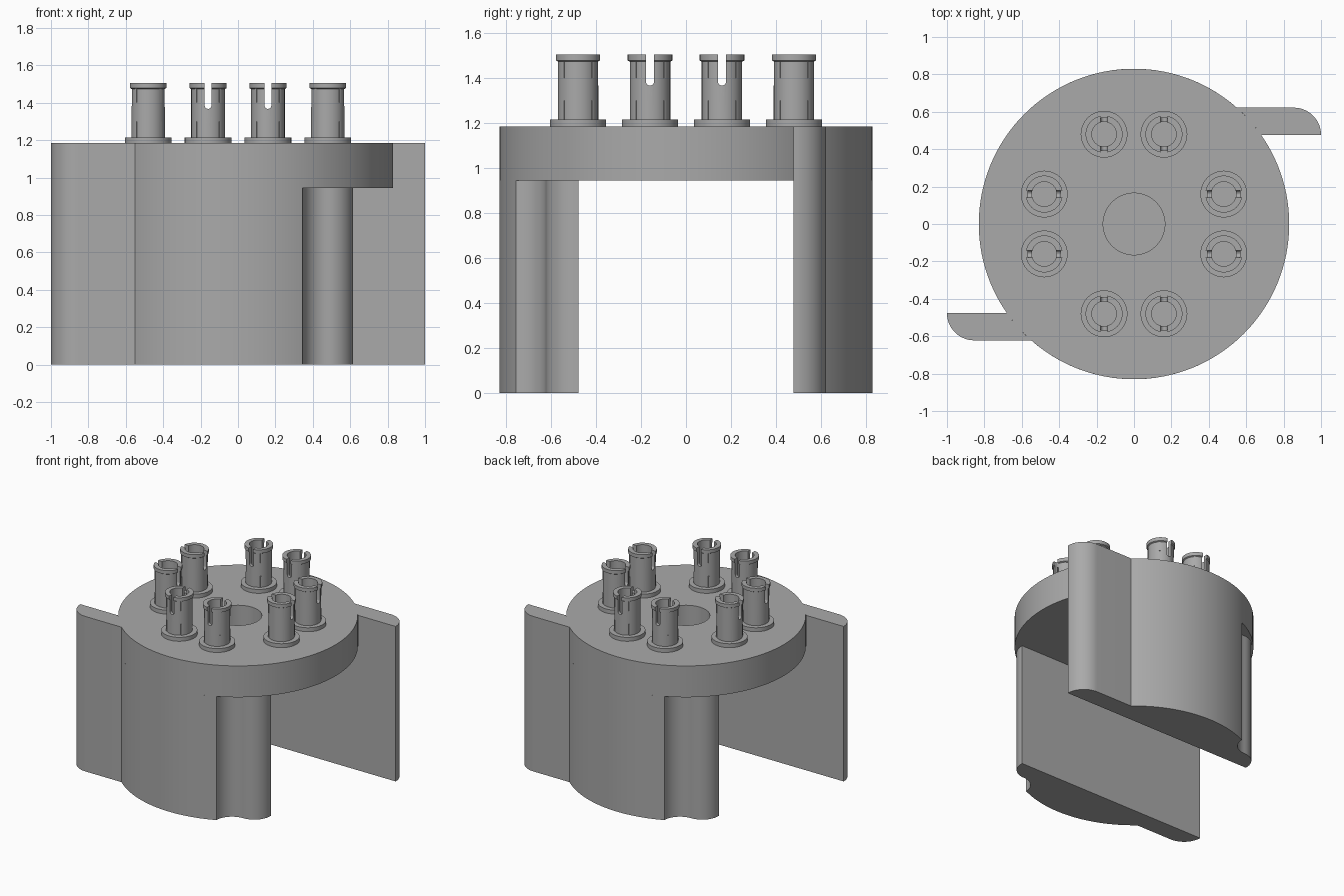
import bpy, bmesh, math
from mathutils import Matrix

if "Cube" in bpy.data.objects:
    bpy.data.objects.remove(bpy.data.objects["Cube"])

R, TOP, UNDER = 0.83, 1.185, 0.945      # disc radius, deck top, deck underside
FLAT, OUT = -0.477, -0.622              # inner and outer faces of the wing

grey = bpy.data.materials.new("plain grey")
grey.diffuse_color = (0.4, 0.4, 0.4, 1)
grey.use_nodes = True
grey.node_tree.nodes["Principled BSDF"].inputs["Base Color"].default_value = grey.diffuse_color


def finish(name, bm):
    """Turn a bmesh into a smooth-shaded object with sharp edges kept."""
    bmesh.ops.remove_doubles(bm, verts=bm.verts, dist=1e-5)
    bmesh.ops.recalc_face_normals(bm, faces=bm.faces)
    me = bpy.data.meshes.new(name)
    bm.to_mesh(me)
    bm.free()
    me.materials.append(grey)
    ob = bpy.data.objects.new(name, me)
    bpy.context.collection.objects.link(ob)
    smooth(me)
    return ob


def smooth(me):
    me.shade_smooth()
    me.set_sharp_from_angle(angle=math.radians(30))


def lathe(bm, profile, steps):
    """Spin a closed-on-axis (r, z) profile around z."""
    verts = [bm.verts.new((r, 0, z)) for r, z in profile]
    edges = [bm.edges.new(p) for p in zip(verts, verts[1:])]
    bmesh.ops.spin(bm, geom=verts + edges, cent=(0, 0, 0), axis=(0, 0, 1),
                   angle=math.tau, steps=steps, use_merge=True)


def prism(bm, outline, z0, z1):
    low = [bm.verts.new((x, y, z0)) for x, y in outline]
    high = [bm.verts.new((x, y, z1)) for x, y in outline]
    bm.faces.new(low[::-1])
    bm.faces.new(high)
    n = len(low)
    for i in range(n):
        j = (i + 1) % n
        bm.faces.new((low[i], low[j], high[j], high[i]))


def arc(cx, cy, r, a0, a1, n):
    return [(cx + r * math.cos(a0 + (a1 - a0) * i / n),
             cy + r * math.sin(a0 + (a1 - a0) * i / n)) for i in range(n + 1)]


# Round deck with a blind centre hole
bm = bmesh.new()
lathe(bm, [(0, UNDER), (R, UNDER), (R, TOP), (0.165, TOP), (0.165, 1.0), (0, 1.0)], 128)
finish("deck", bm)

# Curved wall with S-shaped end, and rounded wing, each repeated by a half turn
pi = math.pi
a_in = math.atan2(FLAT, -math.sqrt(R * R - FLAT * FLAT))
a_out = math.atan2(OUT, -math.sqrt(R * R - OUT * OUT))
a_end = math.atan2(-0.755, 0.345)
wall = (arc(0, 0, R, a_in, a_end, 48)
        + arc(0.48, -0.757, 0.135, pi, pi / 2, 12)[1:]
        + arc(0.48, -0.487, 0.135, -pi / 2, 0, 12)
        + [(0.615, FLAT)])
wing = (arc(-0.855, FLAT, 0.145, pi, 1.5 * pi, 14)
        + arc(0, 0, R, a_out, a_in, 8))
for side, turn in (("front", 0), ("back", pi)):
    for part, outline, height in (("wall", wall, UNDER), ("wing", wing, TOP)):
        bm = bmesh.new()
        prism(bm, outline, 0, height)
        bmesh.ops.rotate(bm, verts=bm.verts, matrix=Matrix.Rotation(turn, 3, 'Z'))
        finish(f"{side}_{part}", bm)

# Hollow pin with base flange and top collar (slot runs along y)
bm = bmesh.new()
lathe(bm, [(0, 0), (0.125, 0), (0.125, 0.03), (0.09, 0.03), (0.09, 0.288),
           (0.099, 0.293), (0.099, 0.32), (0.066, 0.32), (0.066, 0.03), (0, 0.03)], 40)
pin = finish("pin", bm)

# Round-bottomed slot cutter
bm = bmesh.new()
prism(bm, arc(0, 0.2, 0.018, pi, 2 * pi, 10) + [(0.018, 0.4), (-0.018, 0.4)], -0.2, 0.2)
bmesh.ops.rotate(bm, verts=bm.verts, matrix=Matrix.Rotation(pi / 2, 3, 'X'))
cutter = finish("slot_cutter", bm)
cutter.hide_render = True
mod = pin.modifiers.new("slot", 'BOOLEAN')
mod.operation, mod.solver, mod.object = 'DIFFERENCE', 'EXACT', cutter
bpy.context.view_layer.objects.active = pin
bpy.ops.object.modifier_apply(modifier=mod.name)
bpy.data.objects.remove(cutter)

# Small grip ribs on the pin barrel
bm = bmesh.new()
bm.from_mesh(pin.data)
for k in range(4):
    for z0, z1 in ((0.03, 0.115), (0.215, 0.29)):
        m = (Matrix.Rotation(pi / 4 + k * pi / 2, 4, 'Z')
             @ Matrix.Translation((0.089, 0, (z0 + z1) / 2))
             @ Matrix.Diagonal((0.008, 0.012, z1 - z0, 1)))
        bmesh.ops.create_cube(bm, size=1, matrix=m)
bm.to_mesh(pin.data)
bm.free()
smooth(pin.data)

# Ring of eight pins
spots = [(sx * x, sy * y, turn) for x, y, turn in ((0.16, 0.48, 0), (0.48, 0.16, pi / 2))
         for sx in (-1, 1) for sy in (-1, 1)]
for i, (x, y, turn) in enumerate(spots):
    ob = pin if i == 0 else pin.copy()
    if i:
        bpy.context.collection.objects.link(ob)
    ob.name = f"pin_{i + 1}"
    ob.location = (x, y, TOP)
    ob.rotation_euler = (0, 0, turn)
